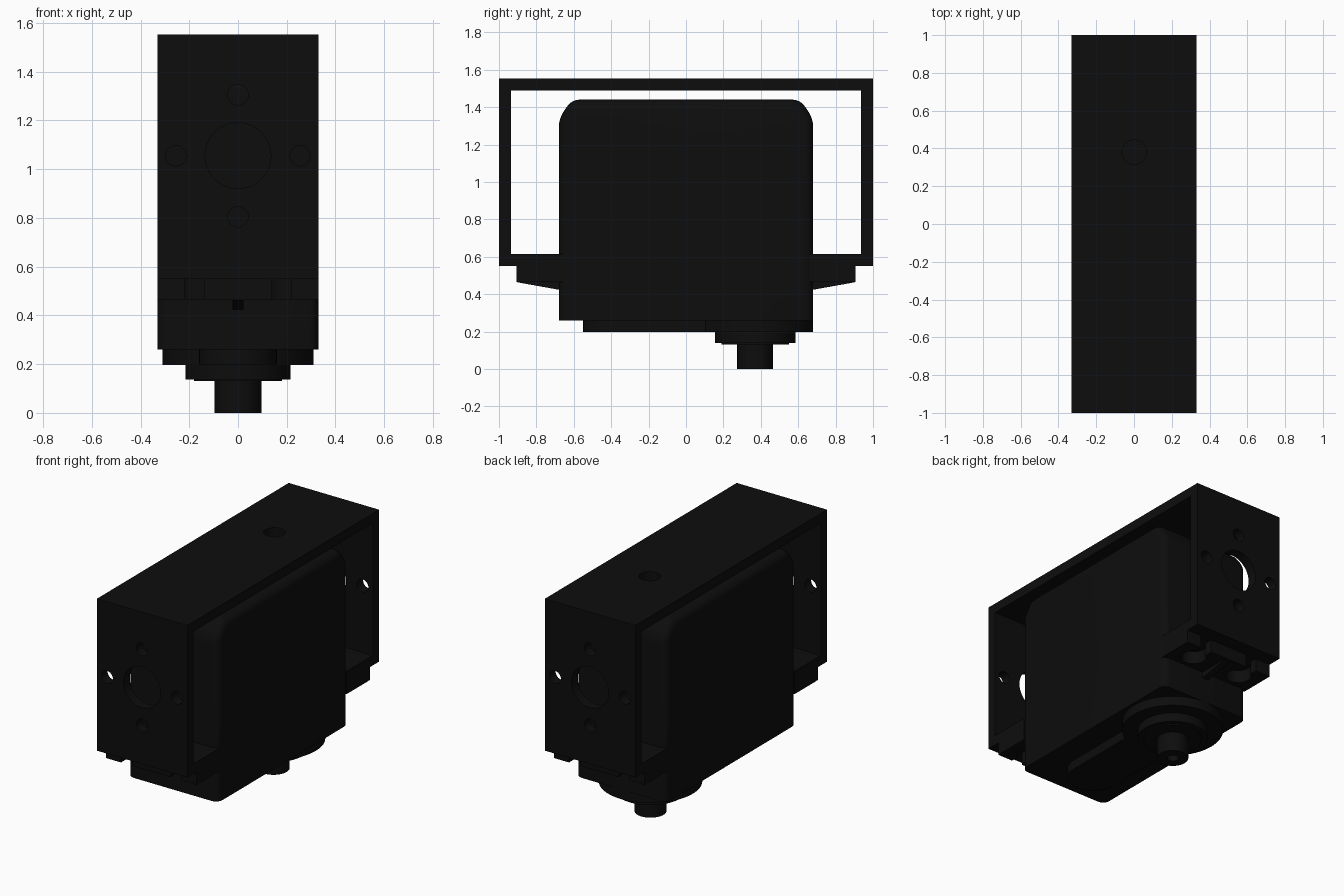
import bpy, bmesh, math
from mathutils import Matrix, Vector

cube = bpy.data.objects.get("Cube")
if cube:
    bpy.data.objects.remove(cube, do_unlink=True)

black = bpy.data.materials.new("matte black")
black.use_nodes = True
COLOR = (0.004, 0.004, 0.004, 1)
black.diffuse_color = COLOR
black.node_tree.nodes["Principled BSDF"].inputs["Base Color"].default_value = COLOR


def finish(name, bm):
    """Turn a bmesh into a named, coloured object."""
    bmesh.ops.recalc_face_normals(bm, faces=bm.faces)
    me = bpy.data.meshes.new(name)
    bm.to_mesh(me)
    bm.free()
    ob = bpy.data.objects.new(name, me)
    bpy.context.collection.objects.link(ob)
    me.materials.append(black)
    return ob


def prism(name, pts, axis, lo, hi):
    """Extrude a closed outline: (y, z) points along x, or (x, y) points along z."""
    bm = bmesh.new()
    place = (lambda p, t: (t, p[0], p[1])) if axis == "x" else (lambda p, t: (p[0], p[1], t))
    face = bm.faces.new([bm.verts.new(place(p, lo)) for p in pts])
    ext = bmesh.ops.extrude_face_region(bm, geom=[face])
    moved = [v for v in ext["geom"] if isinstance(v, bmesh.types.BMVert)]
    shift = Vector(place((0, 0), hi - lo))
    bmesh.ops.translate(bm, verts=moved, vec=shift)
    return finish(name, bm)


def rod(name, r, length, center, axis="z", sides=48, r2=None):
    bm = bmesh.new()
    bmesh.ops.create_cone(bm, cap_ends=True, segments=sides, radius1=r,
                          radius2=r if r2 is None else r2, depth=length)
    if axis == "y":
        bmesh.ops.rotate(bm, verts=bm.verts, matrix=Matrix.Rotation(math.pi / 2, 3, "X"))
    bmesh.ops.translate(bm, verts=bm.verts, vec=center)
    return finish(name, bm)


def box(name, x0, x1, y0, y1, z0, z1):
    return prism(name, [(x0, y0), (x1, y0), (x1, y1), (x0, y1)], "z", z0, z1)


def select(ob):
    bpy.ops.object.select_all(action="DESELECT")
    ob.select_set(True)
    bpy.context.view_layer.objects.active = ob


def cut(ob, cutters):
    """Subtract each cutter, then discard it."""
    for c in cutters:
        select(ob)
        m = ob.modifiers.new("cut", "BOOLEAN")
        m.operation, m.object, m.solver = "DIFFERENCE", c, "EXACT"
        bpy.ops.object.modifier_apply(modifier=m.name)
        bpy.data.objects.remove(c, do_unlink=True)


def smooth(ob):
    select(ob)
    bpy.ops.object.shade_smooth_by_angle(angle=math.radians(35))


W = 0.33        # half width
SHAFT_Y = 0.37  # output shaft position

# Bracket: a C-shaped strap with short flanges turned in at the bottom
half = [(0.66, 0.55), (1, 0.55), (1, 1.552), (-1, 1.552), (-1, 0.55), (-0.66, 0.55)]
inner = [(-0.66, 0.615), (-0.935, 0.615), (-0.935, 1.488),
         (0.935, 1.488), (0.935, 0.615), (0.66, 0.615)]
bracket = prism("bracket", half + inner, "x", -W, W)
holes = [rod("cutter", 0.135, 2.4, (0, 0, 1.055), "y")]
for x, z in ((0.255, 0), (-0.255, 0), (0, 0.25), (0, -0.25)):
    holes.append(rod("cutter", 0.042, 2.4, (x, 0, 1.055 + z), "y", 24))
holes.append(rod("cutter", 0.065, 0.3, (0, 0.38, 1.52), sides=32))
cut(bracket, holes)
smooth(bracket)

# Motor case: sloped shoulders and rounded edges
case = prism("motor_case", [(-0.68, 0.26), (0.68, 0.26), (0.68, 1.34), (0.61, 1.44),
                            (-0.61, 1.44), (-0.68, 1.34)], "x", -W, W)
bm = bmesh.new()
bm.from_mesh(case.data)
edges = [e for e in bm.edges if max(v.co.z for v in e.verts) > 0.3]
bmesh.ops.bevel(bm, geom=edges, offset=0.045, offset_type="OFFSET", segments=4,
                profile=0.5, affect="EDGES", clamp_overlap=True)
bm.to_mesh(case.data)
bm.free()
smooth(case)

# Mounting ears with open keyhole slots and a tapered rib under each
for s, side in ((-1, "front"), (1, "back")):
    y0, y1 = sorted((s * 0.66, s * 0.905))
    ear = box(side + "_ear", -W, W, y0, y1, 0.465, 0.55)
    slots = []
    for x in (-0.18, 0.18):
        slots.append(rod("cutter", 0.078, 0.3, (x, s * 0.785, 0.5), sides=32))
        a, b = sorted((s * 0.785, s * 1.0))
        slots.append(box("cutter", x - 0.04, x + 0.04, a, b, 0.4, 0.6))
    cut(ear, slots)
    smooth(ear)
    prism(side + "_rib", [(s * 0.66, 0.42), (s * 0.9, 0.463), (s * 0.9, 0.47),
                          (s * 0.66, 0.47)], "x", -0.022, 0.022)

# Raised gear housing below the case: large round pad and a long rounded pad
smooth(rod("gear_pad", 0.31, 0.07, (0, SHAFT_Y, 0.232), sides=64))
arc = [(0.16 * math.cos(math.pi + math.pi * i / 20),
        -0.39 + 0.16 * math.sin(math.pi + math.pi * i / 20)) for i in range(21)]
smooth(prism("long_gear_pad", arc + [(0.16, 0.2), (-0.16, 0.2)], "z", 0.198, 0.27))

# Bearing collar, with a thin lip, and the output shaft with a screw hole
smooth(rod("bearing_collar", 0.215, 0.07, (0, SHAFT_Y, 0.173), sides=64))
smooth(rod("collar_lip", 0.18, 0.02, (0, SHAFT_Y, 0.14), sides=64))
shaft = rod("output_shaft", 0.096, 0.15, (0, SHAFT_Y, 0.075))
cut(shaft, [rod("cutter", 0.035, 0.2, (0, SHAFT_Y, 0), sides=24)])
smooth(shaft)
